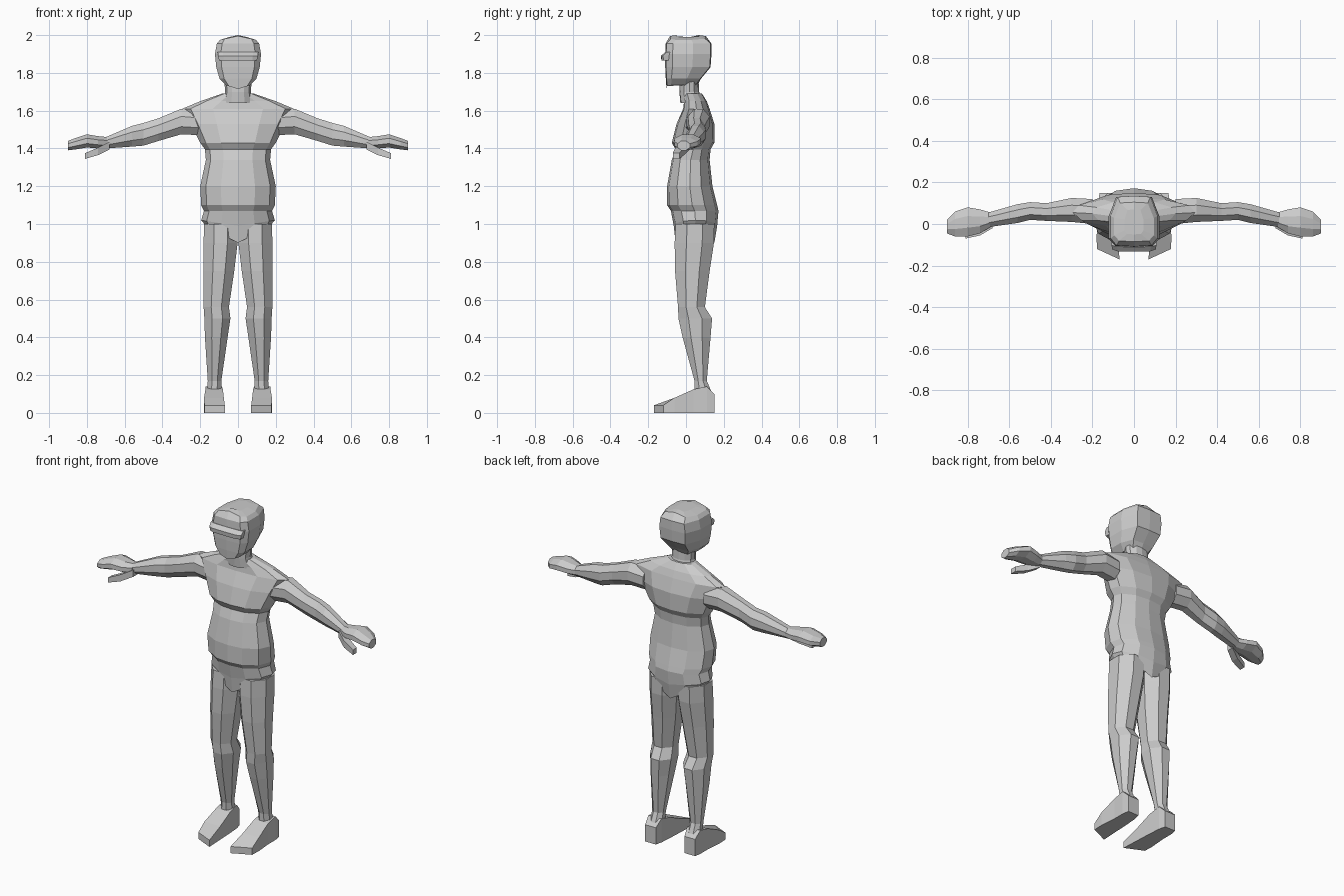
import bpy, bmesh

if "Cube" in bpy.data.objects:
    bpy.data.objects.remove(bpy.data.objects["Cube"])

grey = bpy.data.materials.new("plain grey")
grey.use_nodes = True
grey.diffuse_color = (0.6, 0.6, 0.6, 1)
grey.node_tree.nodes["Principled BSDF"].inputs["Base Color"].default_value = (0.6, 0.6, 0.6, 1)

# Half sections: (share of half width, share of depth from front to back)
TORSO = [(0, 0), (.45, .04), (.85, .22), (1, .5), (.9, .75), (.5, .95), (0, 1)]
HEAD = [(0, 0), (.75, .02), (1, .16), (1, .6), (.7, .98), (0, 1)]
OCTAGON = [(-1, -.4), (-.4, -1), (.4, -1), (1, -.4), (1, .4), (.4, 1), (-.4, 1), (-1, .4)]
BOX = [(-1, -1), (1, -1), (1, 1), (-1, 1)]


def loft(name, rings, mirror=False):
    """Skin a list of point rings, cap both ends, flat shaded."""
    bm = bmesh.new()
    loops = [[bm.verts.new(p) for p in ring] for ring in rings]
    for a, b in zip(loops, loops[1:]):
        for i in range(len(a)):
            j = (i + 1) % len(a)
            bm.faces.new((a[i], a[j], b[j], b[i]))
    bm.faces.new(loops[0])
    bm.faces.new(loops[-1])
    bmesh.ops.recalc_face_normals(bm, faces=bm.faces)
    mesh = bpy.data.meshes.new(name)
    bm.to_mesh(mesh)
    bm.free()
    mesh.materials.append(grey)
    obj = bpy.data.objects.new(name, mesh)
    bpy.context.collection.objects.link(obj)
    if mirror:
        obj.modifiers.new("Mirror", 'MIRROR').use_mirror_merge = False
    return obj


def body_ring(half, hw, front, back, z, dip=0):
    """Symmetric horizontal ring; dip lowers its middle."""
    full = half + [(-x, y) for x, y in half[-2:0:-1]]
    return [(x * hw, front + y * (back - front), z - dip * (1 - abs(x))) for x, y in full]


def limb_ring(shape, a0, a1, b0, b1):
    """Section fitted to the range a0..a1 by b0..b1."""
    return [((a0 + a1) / 2 + u * (a1 - a0) / 2, (b0 + b1) / 2 + v * (b1 - b0) / 2)
            for u, v in shape]


# Torso with chest ledge, belly, waist fold and V shaped hips
torso = [(.17, -.055, .15, .99, .09), (.195, -.065, .165, 1.02, .03), (.18, -.08, .172, 1.07),
         (.195, -.10, .165, 1.10), (.2, -.10, .14, 1.2), (.17, -.075, .125, 1.34),
         (.175, -.055, .13, 1.395), (.20, -.075, .15, 1.43), (.25, -.05, .15, 1.53),
         (.295, -.015, .125, 1.61), (.20, -.01, .11, 1.65), (.085, -.015, .085, 1.69)]
loft("torso", [body_ring(TORSO, *r) for r in torso])

# Neck
neck = [(.08, -.03, .09, 1.64), (.068, -.035, .07, 1.7), (.075, -.03, .065, 1.79)]
loft("neck", [body_ring(TORSO, *r) for r in neck])

# Head, flat at the front and tapering to the chin
head = [(.065, -.103, .05, 1.735, .02), (.098, -.107, .08, 1.77), (.115, -.11, .13, 1.83),
        (.122, -.11, .135, 1.9), (.112, -.108, .135, 1.955), (.095, -.085, .105, 1.975, -.02),
        (.045, -.05, .07, 1.99, -.01)]
loft("head", [body_ring(HEAD, *r) for r in head])

# Brow visor
visor = [(.1, -.13, -.06, 1.865), (.105, -.133, -.06, 1.89), (.108, -.11, -.06, 1.91)]
loft("visor", [body_ring(HEAD, *r) for r in visor])

# Arms: x, then y range and z range
arm = [(.2, .0, .12, 1.47, 1.6), (.3, .01, .125, 1.475, 1.61), (.42, .015, .1, 1.44, 1.56),
       (.5, .02, .105, 1.415, 1.535), (.56, .005, .095, 1.41, 1.52), (.7, -.015, .055, 1.40, 1.46)]
loft("arms", [[(x, y, z) for y, z in limb_ring(OCTAGON, *r)] for x, *r in arm], True)

# Flat mitten hands
hand = [(.69, -.015, .055, 1.40, 1.46), (.74, -.045, .07, 1.4, 1.465),
        (.8, -.06, .08, 1.405, 1.475), (.86, -.06, .06, 1.395, 1.455), (.9, -.045, .02, 1.39, 1.44)]
loft("hands", [[(x, y, z) for y, z in limb_ring(OCTAGON, *r)] for x, *r in hand], True)

# Thumbs
thumb = [(.68, -.02, .02, 1.395, 1.435), (.74, -.055, -.01, 1.365, 1.405),
         (.81, -.07, -.035, 1.345, 1.375)]
loft("thumbs", [[(x, y, z) for y, z in limb_ring(BOX, *r)] for x, *r in thumb], True)

# Legs: z, then x range and y range
leg = [(1.0, .0, .18, -.055, .15), (.9, .002, .182, -.06, .148), (.75, .02, .182, -.058, .125),
       (.56, .048, .182, -.042, .1), (.5, .04, .178, -.04, .138), (.4, .055, .175, -.018, .13),
       (.17, .088, .16, .045, .11), (.1, .088, .162, .045, .14)]
loft("legs", [[(x, y, z) for x, y in limb_ring(OCTAGON, *r)] for z, *r in leg], True)

# Feet: y, then x range and z range, toes swept outwards
foot = [(.15, .095, .165, 0, .1), (.11, .085, .172, 0, .14), (.04, .08, .172, 0, .125),
        (-.06, .075, .18, 0, .08), (-.145, .07, .178, 0, .04)]
feet = loft("feet", [[(x, y, z) for x, z in limb_ring(BOX, *r)] for y, *r in foot], True)
for v in feet.data.vertices:
    if v.co.y < -.1:
        v.co.y += .025 if v.co.x > .12 else -.025
